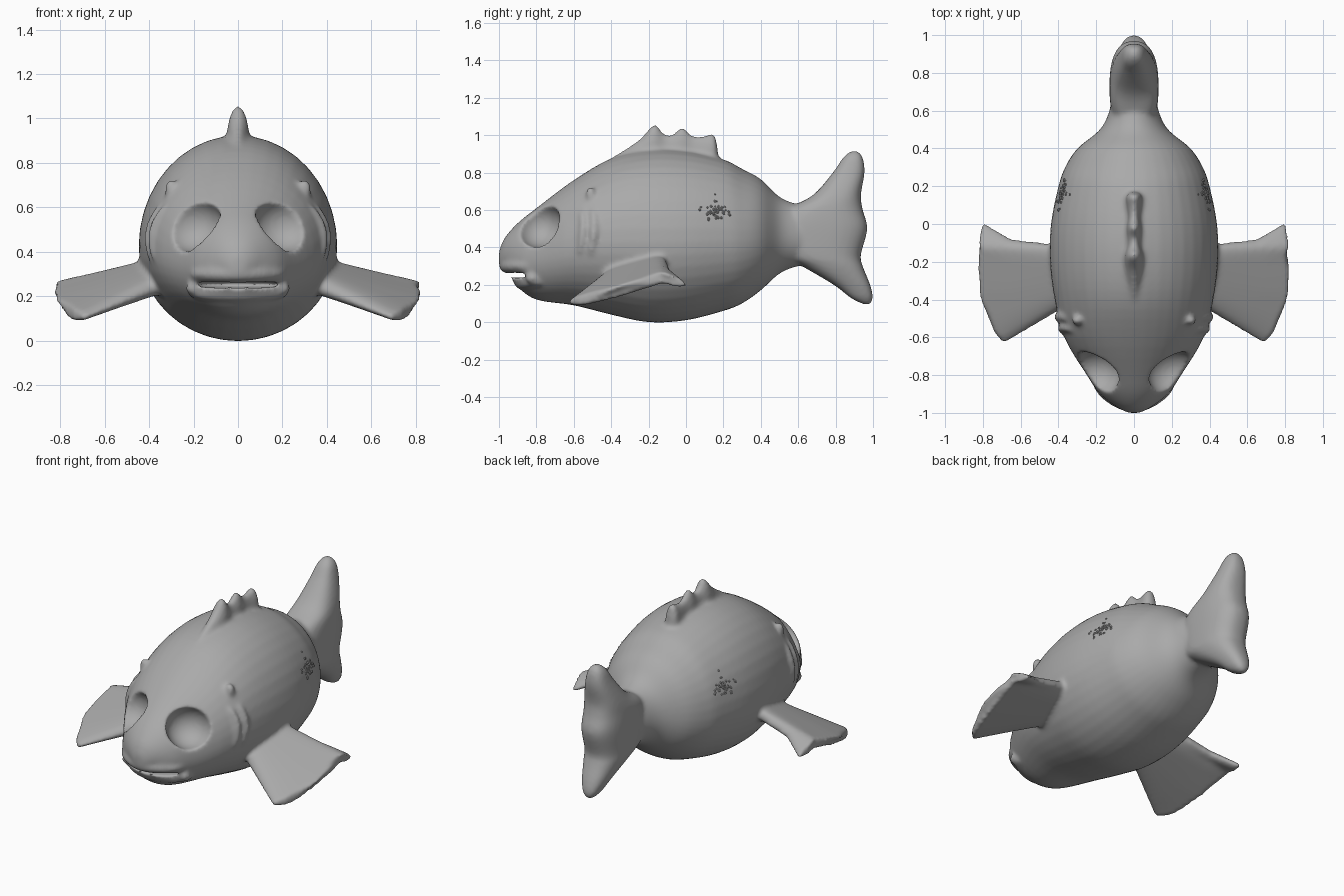
import bpy, bmesh, math, random
from mathutils import Vector

cube = bpy.data.objects.get("Cube")
if cube:
    bpy.data.objects.remove(cube, do_unlink=True)

grey = bpy.data.materials.new("stone grey")
grey.use_nodes = True
grey.diffuse_color = (0.4, 0.4, 0.4, 1)
grey.node_tree.nodes["Principled BSDF"].inputs["Base Color"].default_value = grey.diffuse_color
parts, cutters = [], []


def finish(name, bm, group):
    """Turn a bmesh into a named object and remember it in a group."""
    bmesh.ops.recalc_face_normals(bm, faces=bm.faces)
    mesh = bpy.data.meshes.new(name)
    bm.to_mesh(mesh)
    bm.free()
    mesh.materials.append(grey)
    obj = bpy.data.objects.new(name, mesh)
    bpy.context.collection.objects.link(obj)
    group.append(obj)
    return obj


def loft(name, rings, group=parts):
    """Skin a row of closed rings and cap both ends."""
    bm = bmesh.new()
    rows = [[bm.verts.new(p) for p in ring] for ring in rings]
    count = len(rows[0])
    for a, b in zip(rows, rows[1:]):
        for i in range(count):
            j = (i + 1) % count
            bm.faces.new((a[i], a[j], b[j], b[i]))
    bm.faces.new(rows[0])
    bm.faces.new(rows[-1])
    return finish(name, bm, group)


def refine(rows, steps=4):
    """Catmull-Rom interpolation through rows of values."""
    result = []
    for i in range(len(rows) - 1):
        quad = [Vector(rows[max(0, min(len(rows) - 1, i + k))]) for k in (-1, 0, 1, 2)]
        a, b, c, d = quad
        for s in range(steps):
            t = s / steps
            result.append(b + (c - a) * t / 2 + (a * 2 - b * 5 + c * 4 - d) * t * t / 2
                          + (b * 3 - a - c * 3 + d) * t ** 3 / 2)
    return result + [Vector(rows[-1])]


def sample(table, key):
    """Linear lookup in a table of (key, value) pairs."""
    for (k, v), (m, w) in zip(table, table[1:]):
        if key <= m:
            return v + (w - v) * max(0, key - k) / (m - k)
    return table[-1][1]


def oval(power=2.0, count=40):
    """Points of a unit superellipse."""
    for i in range(count):
        a = math.tau * i / count
        c, s = math.cos(a), math.sin(a)
        yield (math.copysign(abs(c) ** (2 / power), c), math.copysign(abs(s) ** (2 / power), s))


def upright_loft(name, stations, belly=0.5):
    """Loft along y; each station is (y, half width, bottom, top)."""
    rings = []
    for y, w, low, top in stations:
        mid = low + (top - low) * belly
        rings.append([(w * c, y, mid + s * (top - mid if s > 0 else mid - low)) for c, s in oval()])
    return loft(name, rings)


def ellipsoid(name, centre, size, group=parts, detail=4):
    bm = bmesh.new()
    bmesh.ops.create_icosphere(bm, subdivisions=detail, radius=1)
    for v in bm.verts:
        v.co = Vector([c + p * r for c, p, r in zip(centre, v.co, size)])
    return finish(name, bm, group)


def tube(name, points, radius):
    """Thick rounded strand through the given points."""
    curve = bpy.data.curves.new(name, "CURVE")
    curve.dimensions = "3D"
    curve.bevel_depth = radius
    curve.use_fill_caps = True
    path = refine(points)
    spline = curve.splines.new("POLY")
    spline.points.add(len(path) - 1)
    for i, p in enumerate(path):
        spline.points[i].co = (*p, 1)
        spline.points[i].radius = 0.45 + 0.55 * math.sin(math.pi * i / (len(path) - 1))
    holder = bpy.data.objects.new(name, curve)
    mesh = bpy.data.meshes.new_from_object(holder)
    bpy.data.objects.remove(holder)
    bm = bmesh.new()
    bm.from_mesh(mesh)
    return finish(name, bm, parts)


# Body: half width, underside and back along the length
BODY = refine([
    (-1, .03, .3, .38), (-.97, .09, .28, .45), (-.9, .18, .19, .53), (-.8, .25, .12, .61),
    (-.6, .37, .09, .76), (-.4, .42, .04, .875), (-.2, .445, 0, .92), (0, .44, .01, .915),
    (.2, .4, .06, .87), (.3, .365, .1, .82), (.4, .3, .17, .765), (.5, .18, .26, .67),
    (.6, .13, .3, .63), (.7, .11, .32, .61)])
BELLY = 0.46
upright_loft("body", BODY, BELLY)


def skin(y, z):
    """Half width of the body at a given place."""
    st = min(BODY, key=lambda r: abs(r[0] - y))
    w = sample([(r[0], r[1]) for r in BODY], y)
    mid = st[2] + (st[3] - st[2]) * BELLY
    reach = (st[3] - mid) if z > mid else (mid - st[2])
    return w * math.sqrt(max(0, 1 - ((z - mid) / reach) ** 2))


# Tail: each level is (height, leading edge, trailing edge, half thickness)
TAIL = refine([
    (.095, .95, .985, .02), (.13, .88, 1, .05), (.2, .79, .985, .08), (.3, .62, .945, .115),
    (.36, .52, .935, .125), (.5, .48, .97, .13), (.6, .54, .945, .125), (.68, .68, .935, .11),
    (.8, .785, .955, .075), (.88, .84, .945, .05), (.915, .88, .92, .02)])
loft("tail_fin", [[(w * c, (a + b) / 2 + (b - a) / 2 * s, z) for c, s in oval(2.5)]
                  for z, a, b, w in TAIL])

# Spiny back fin
upright_loft("back_fin", refine([
    (-.48, .02, .75, .83), (-.35, .035, .75, .91), (-.24, .05, .75, .985), (-.17, .05, .75, 1.06),
    (-.12, .04, .75, 1.01), (-.07, .04, .75, 1.005), (-.02, .04, .75, 1.045), (.03, .035, .75, 1),
    (.09, .04, .75, .995), (.145, .045, .75, 1.01), (.165, .03, .75, .96), (.175, .02, .75, .87)], 3))

# Side fins: scalloped tip, swept front and flared rear
TIP = [(0, .69), (.1, .74), (.3, .785), (.43, .84), (.55, .83), (.68, .8), (.85, .83), (1, .8)]
REAR = [(0, -.13), (.35, -.1), (.7, -.08), (1, .01)]


def fin_point(s, u, side, face):
    front, rear = -.4 - .235 * s, sample(REAR, s)
    y = front + (rear - front) * u
    x = .3 + s * (sample(TIP, u) - .3)
    z = .32 - .22 * (x - .45) + (.32 if y < -.12 else -.4) * (y + .12)
    edge = math.sqrt(max(0, 1 - (2 * u - 1) ** 4))
    thick = .008 + (.05 - .024 * s) * edge
    return (x * side, y, z + thick * face)


for side, label in ((1, "left"), (-1, "right")):
    us = [i / 20 for i in range(21)]
    loft(label + "_side_fin", [
        [fin_point(i / 16, u, side, 1) for u in us]
        + [fin_point(i / 16, u, side, -1) for u in reversed(us)] for i in range(17)])

    # Gill ridges and brow bump
    for n, y in enumerate((-.56, -.5)):
        line = [(.37, y - .01), (.45, y + .005), (.53, y + .01), (.6, y)]
        tube(label + "_gill_" + str(n), [(side * (skin(b, a) + .002), b, a) for a, b in line], .022)
    ellipsoid(label + "_brow_bump", (side * (skin(-.51, .68) - .003), -.51, .68), (.03, .025, .048))

    # Mouth corner bump and eye hollow
    ellipsoid(label + "_mouth_corner", (side * .2, -.82, .235), (.035, .04, .03))
    ellipsoid(label + "_eye_hollow", (side * .21, -.79, .525), (.14, .125, .125), cutters)

# Lips with a slit between them
for name, z, r, ys in (("upper_lip", .3, .035, (-.8, -.875, -.935, -.965)),
                       ("lower_lip", .212, .034, (-.78, -.82, -.865, -.885))):
    half = list(zip((.215, .18, .1), ys))
    arc = [(-x, y, z) for x, y in half] + [(0, ys[-1], z)] + [(x, y, z) for x, y in reversed(half)]
    tube(name, arc, r)
ellipsoid("mouth_slit", (0, -.84, .254), (.2, .12, .02), cutters)

# Fuse the parts, carve the hollows, then soften
bpy.ops.object.select_all(action="DESELECT")
for obj in parts:
    obj.select_set(True)
fish = parts[0]
bpy.context.view_layer.objects.active = fish
bpy.ops.object.join()
fish.name = "fish"


def apply(kind, **settings):
    mod = fish.modifiers.new(kind.lower(), kind)
    for key, value in settings.items():
        setattr(mod, key, value)
    bpy.ops.object.modifier_apply(modifier=mod.name)


apply("REMESH", mode="VOXEL", voxel_size=.012)
for cutter in cutters:
    cutter.hide_render = True
    apply("BOOLEAN", operation="DIFFERENCE", object=cutter, solver="EXACT")
for cutter in cutters:
    bpy.data.objects.remove(cutter, do_unlink=True)
apply("REMESH", mode="VOXEL", voxel_size=.011)
apply("SMOOTH", factor=.5, iterations=7)
fish.data.materials.clear()
fish.data.materials.append(grey)
fish.data.polygons.foreach_set("material_index", [0] * len(fish.data.polygons))
fish.data.shade_smooth()

# Rough patch of tiny scales on each flank
random.seed(4)
bm = bmesh.new()
for i in range(45):
    y, z = random.gauss(.155, .04), random.gauss(.59, .027)
    z += (y - .155) * .3
    for side in (1, -1):
        made = bmesh.ops.create_icosphere(bm, subdivisions=1, radius=random.uniform(.005, .009))
        bmesh.ops.translate(bm, verts=made["verts"], vec=(side * (skin(y, z) - .001), y, z))
finish("flank_scales", bm, [])
